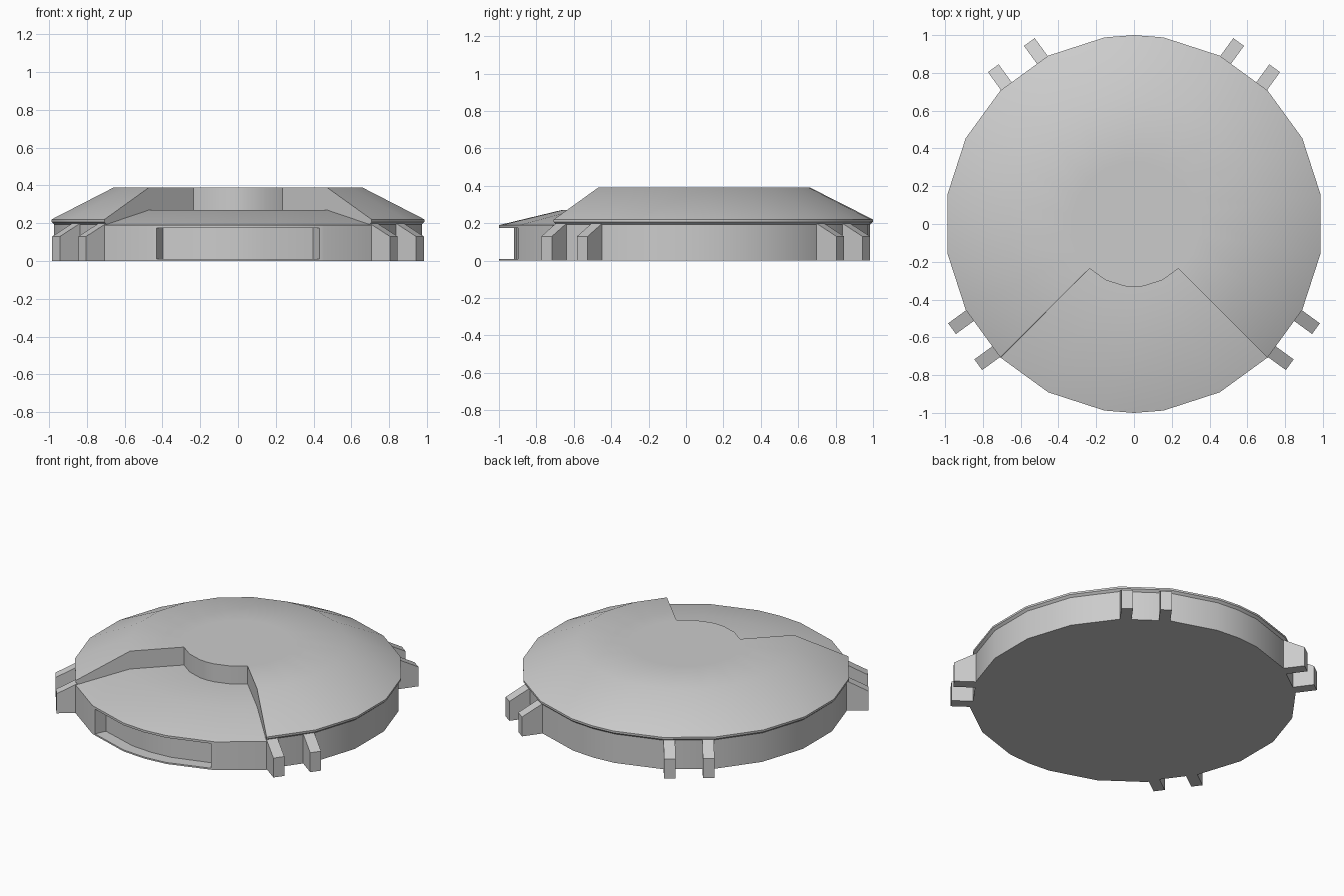
import bpy, bmesh
from math import radians, sin, cos

if "Cube" in bpy.data.objects:
    bpy.data.objects.remove(bpy.data.objects["Cube"])


def polar(r, z, deg):
    return (r * cos(radians(deg)), r * sin(radians(deg)), z)


def add_face(bm, coords):
    # skip repeated points so the faces at the axis become triangles
    pts = []
    for c in coords:
        if all(sum((a - b) ** 2 for a, b in zip(c, p)) > 1e-10 for p in pts):
            pts.append(c)
    if len(pts) > 2:
        bm.faces.new([bm.verts.new(p) for p in pts])


def sweep(bm, profile, angles):
    for a, b in zip(angles, angles[1:]):
        for (r0, z0), (r1, z1) in zip(profile, profile[1:]):
            add_face(bm, [polar(r0, z0, a), polar(r0, z0, b),
                          polar(r1, z1, b), polar(r1, z1, a)])


def finish(bm, name):
    bmesh.ops.remove_doubles(bm, verts=bm.verts, dist=1e-4)
    bmesh.ops.recalc_face_normals(bm, faces=bm.faces)
    mesh = bpy.data.meshes.new(name)
    bm.to_mesh(mesh)
    bm.free()
    ob = bpy.data.objects.new(name, mesh)
    bpy.context.collection.objects.link(ob)
    return ob


# body: raised roof around three quarters, lower roof in the front quarter
back = sorted([-45 + 18 * i for i in range(16)] + [90])
front = [-135, -117, -99, -90, -81, -63, -45]
join = (0.985, 0.1936)
high = [(0, 0), (0.985, 0), join, (1, 0.207), (1, 0.22),
        (0.665, 0.39), (0.333, 0.39), (0, 0.39)]
low = [(0, 0), (0.985, 0), (1, 0), (1, 0.19), join,
       (0.667, 0.27), (0.333, 0.27), (0.333, 0.39), (0, 0.39)]
bm = bmesh.new()
sweep(bm, high, back)
sweep(bm, low, front)
# walls where the two roof heights meet
for a in (-135, -45):
    add_face(bm, [polar(r, z, a) for r, z in high[2:7] + [low[6], low[5]]])
    add_face(bm, [polar(r, z, a) for r, z in low[1:5]])
body = finish(bm, "body")

# front slot, cut with a curved block
bm = bmesh.new()
block = [(0.92, 0.01), (1.1, 0.01), (1.1, 0.175), (0.92, 0.175)]
span = [-115.6, -99, -90, -81, -64.4]
sweep(bm, block + block[:1], span)
for a in (span[0], span[-1]):
    add_face(bm, [polar(r, z, a) for r, z in block])
cutter = finish(bm, "slot_cutter")
cutter.hide_render = True

mod = body.modifiers.new("slot", "BOOLEAN")
mod.operation = "DIFFERENCE"
mod.solver = "EXACT"
mod.object = cutter
bpy.context.view_layer.objects.active = body
body.select_set(True)
bpy.ops.object.modifier_apply(modifier=mod.name)
bpy.data.objects.remove(cutter)
bpy.ops.object.shade_smooth_by_angle(angle=radians(32))


# paired sloping brackets on four wall panels
def bracket(name, deg, t0, t1):
    ca, sa = cos(radians(deg)), sin(radians(deg))
    profile = [(0.95, 0), (1.105, 0), (1.105, 0.13), (0.972, 0.2), (0.95, 0.2)]
    bm = bmesh.new()
    sides = [[(r * ca - t * sa, r * sa + t * ca, z) for r, z in profile]
             for t in (t0, t1)]
    for s in sides:
        add_face(bm, s)
    n = len(profile)
    for i in range(n):
        j = (i + 1) % n
        add_face(bm, [sides[0][i], sides[0][j], sides[1][j], sides[1][i]])
    finish(bm, name)


for label, deg in (("front_right", -36), ("front_left", -144),
                   ("back_right", 54), ("back_left", 126)):
    bracket(f"bracket_{label}_a", deg, -0.153, -0.083)
    bracket(f"bracket_{label}_b", deg, 0.083, 0.153)
